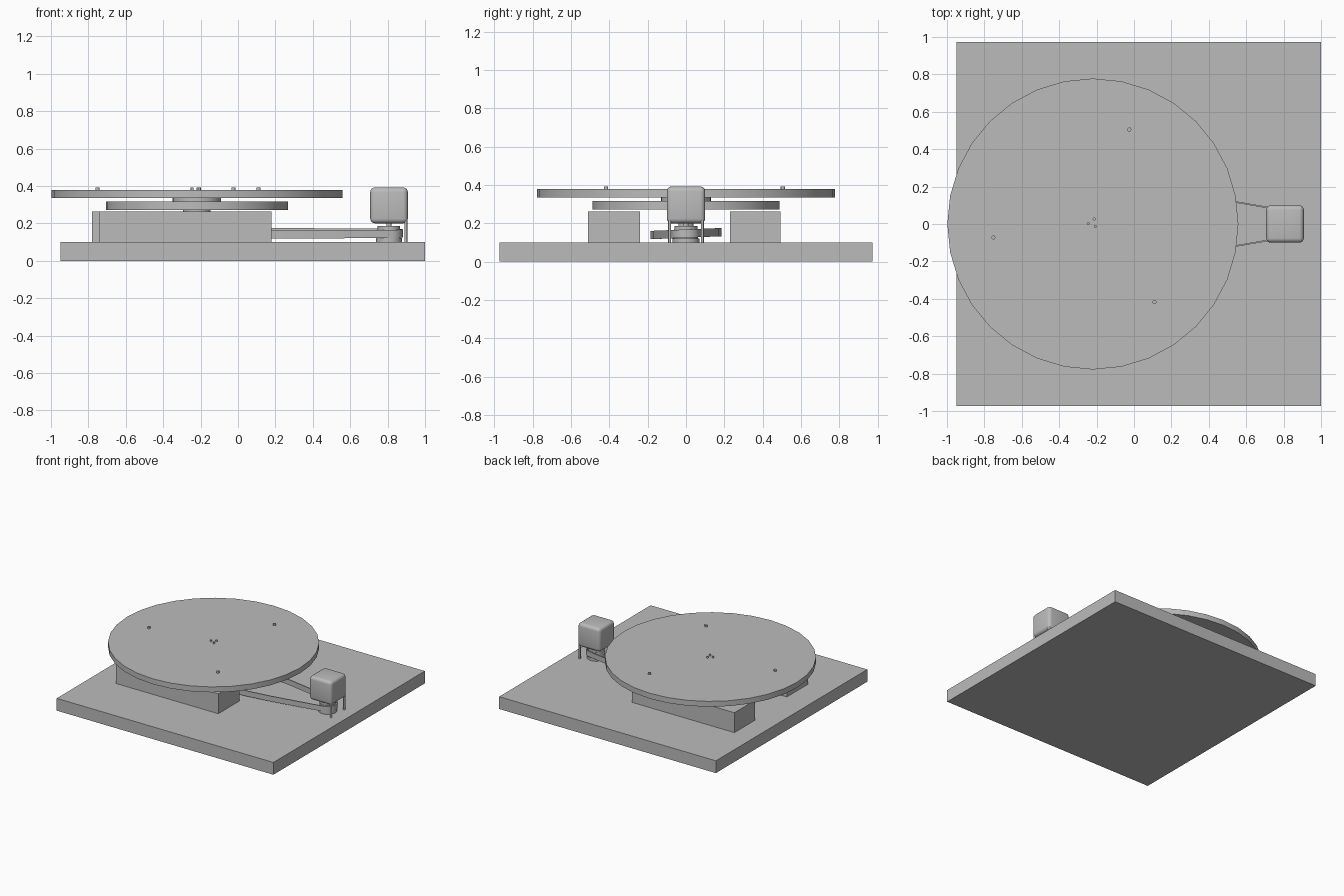
import bpy
import bmesh
import math
from mathutils import Vector

if "Cube" in bpy.data.objects:
    bpy.data.objects.remove(bpy.data.objects["Cube"], do_unlink=True)

grey = bpy.data.materials.new("plain_grey")
grey.use_nodes = True
colour = (0.5, 0.5, 0.5, 1)
grey.diffuse_color = colour
grey.node_tree.nodes["Principled BSDF"].inputs["Base Color"].default_value = colour


def finish(name, bm, smooth=False):
    bmesh.ops.recalc_face_normals(bm, faces=bm.faces)
    mesh = bpy.data.meshes.new(name)
    bm.to_mesh(mesh)
    bm.free()
    mesh.materials.append(grey)
    obj = bpy.data.objects.new(name, mesh)
    bpy.context.collection.objects.link(obj)
    if smooth:
        bpy.ops.object.select_all(action="DESELECT")
        obj.select_set(True)
        bpy.context.view_layer.objects.active = obj
        bpy.ops.object.shade_smooth_by_angle(angle=math.radians(35))
    return obj


def box(name, low, high, bevel=0):
    low, high = Vector(low), Vector(high)
    bm = bmesh.new()
    bmesh.ops.create_cube(bm, size=1)
    bmesh.ops.scale(bm, vec=high - low, verts=bm.verts)
    bmesh.ops.translate(bm, vec=(low + high) / 2, verts=bm.verts)
    if bevel:
        bmesh.ops.bevel(bm, geom=list(bm.edges), offset=bevel, segments=4,
                        profile=0.5, affect="EDGES")
    return finish(name, bm, bevel > 0)


def disc(name, x, y, radius, bottom, top, sides=32):
    bm = bmesh.new()
    bmesh.ops.create_cone(bm, cap_ends=True, segments=sides, radius1=radius,
                          radius2=radius, depth=top - bottom)
    bmesh.ops.translate(bm, vec=(x, y, (bottom + top) / 2), verts=bm.verts)
    return finish(name, bm, True)


# Plinth and the two support blocks, slightly offset from each other
box("plinth", (-0.95, -0.973, 0), (1, 0.973, 0.1))
box("front_block", (-0.74, -0.51, 0.1), (0.18, -0.24, 0.262))
box("back_block", (-0.78, 0.23, 0.1), (0.14, 0.492, 0.262))

# Platter stack on its spindle
cx = -0.22
disc("spindle", cx, 0, 0.04, 0.1, 0.265)
disc("lower_hub", cx, 0, 0.074, 0.255, 0.272)
disc("sub_platter", cx, 0, 0.487, 0.272, 0.317)
disc("upper_hub", cx, 0, 0.13, 0.317, 0.335)
disc("platter", cx, 0, 0.778, 0.335, 0.379)

# Small pins on the platter
for x, y in [(-0.025, 0.505), (-0.752, -0.072), (0.11, -0.417)]:
    disc("outer_pin", x, y, 0.011, 0.37, 0.392, 12)
for x, y in [(-0.245, 0.003), (-0.213, 0.027), (-0.207, -0.014)]:
    disc("centre_pin", x, y, 0.008, 0.37, 0.392, 12)

# Motor, legs and drive pulley
mx = 0.807
box("motor", (0.707, -0.1, 0.2), (0.908, 0.1, 0.392), 0.025)
for side in (-1, 1):
    disc("motor_leg", 0.897, side * 0.085, 0.008, 0.1, 0.22, 12)
disc("motor_shaft", mx, 0, 0.014, 0.1, 0.21, 16)
disc("pulley_bottom", mx, 0, 0.07, 0.1, 0.122)
disc("pulley_core", mx, 0, 0.062, 0.122, 0.17)
disc("pulley_top", mx, 0, 0.06, 0.17, 0.186)

# Drive belt: a slightly tilted teardrop ribbon
path = []
for i in range(13):
    a = math.radians(-80 + 160 * i / 12)
    path.append((mx + 0.075 * math.cos(a), 0.075 * math.sin(a)))
side_run = [(0.6, 0.112), (0.4, 0.146), (0.2, 0.172)]
path += side_run
for i in range(17):
    a = math.radians(84 + 192 * i / 16)
    path.append((0.185 * math.cos(a), 0.185 * math.sin(a)))
path += [(x, -y) for x, y in reversed(side_run)]
bm = bmesh.new()
rings = []
for i, (x, y) in enumerate(path):
    before, after = Vector(path[i - 1]), Vector(path[(i + 1) % len(path)])
    t = (after - before).normalized()
    inward = Vector((-t.y, t.x)) * 0.008
    tilt = 0.04 * y
    rings.append([bm.verts.new((x + inward.x * d, y + inward.y * d, z + tilt))
                  for d, z in ((0, 0.125), (0, 0.168), (1, 0.168), (1, 0.125))])
for i, ring in enumerate(rings):
    following = rings[(i + 1) % len(rings)]
    for j in range(4):
        k = (j + 1) % 4
        bm.faces.new((ring[j], ring[k], following[k], following[j]))
finish("drive_belt", bm, True)
